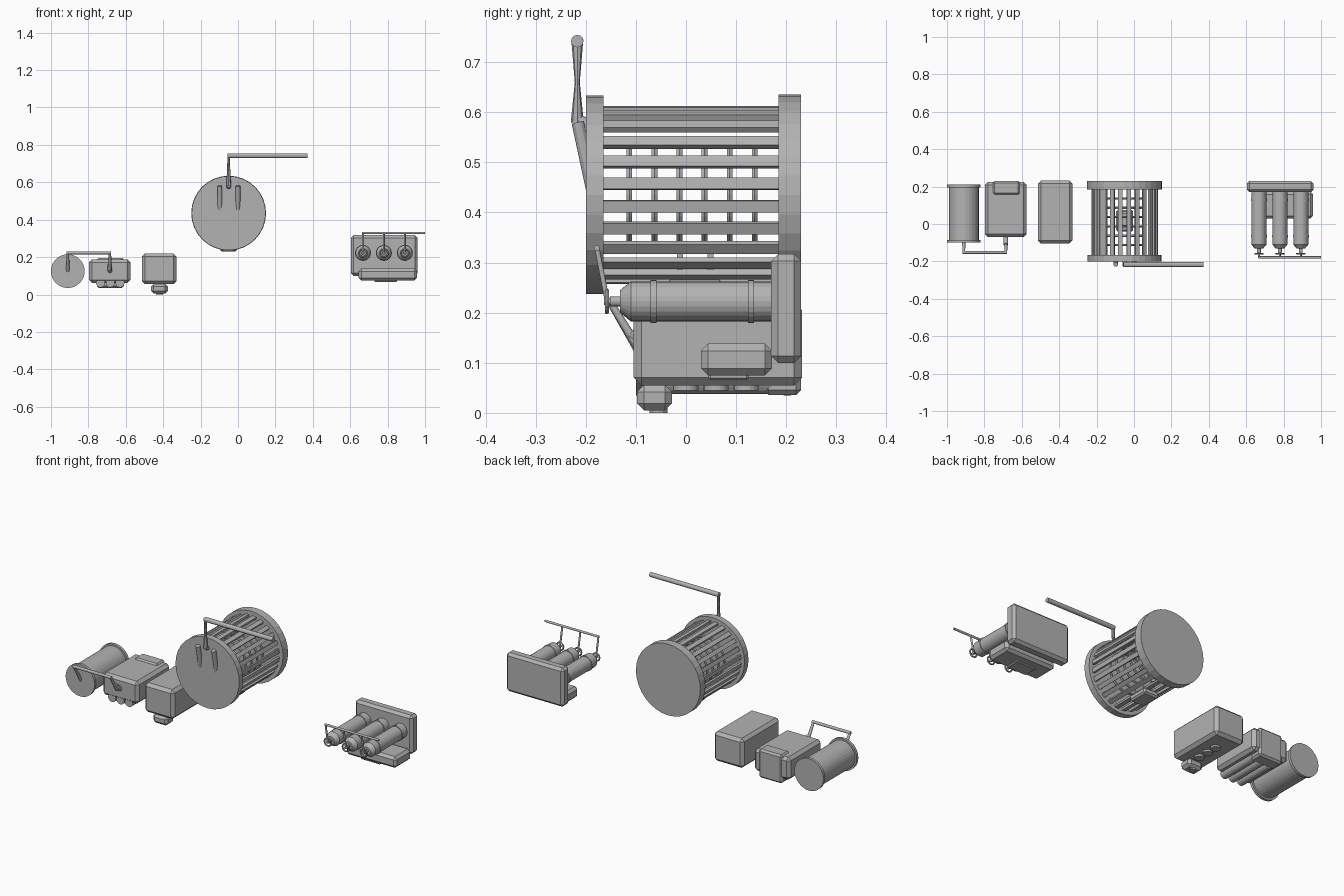
import bpy, bmesh, math
from mathutils import Vector, Matrix

if "Cube" in bpy.data.objects:
    bpy.data.objects.remove(bpy.data.objects["Cube"])

grey = bpy.data.materials.new("plain_grey")
grey.diffuse_color = (0.45, 0.45, 0.45, 1)
grey.use_nodes = True
grey.node_tree.nodes["Principled BSDF"].inputs["Base Color"].default_value = grey.diffuse_color


def finish(name, bm):
    bmesh.ops.recalc_face_normals(bm, faces=bm.faces)
    me = bpy.data.meshes.new(name)
    bm.to_mesh(me)
    bm.free()
    me.materials.append(grey)
    ob = bpy.data.objects.new(name, me)
    bpy.context.collection.objects.link(ob)
    return ob


def box(name, x, y, z, bevel=0.0):
    """Box from (min, max) ranges with an optional chamfer."""
    bm = bmesh.new()
    bmesh.ops.create_cube(bm, size=1)
    for v in bm.verts:
        v.co = [r[0] if c < 0 else r[1] for c, r in zip(v.co, (x, y, z))]
    if bevel:
        bmesh.ops.bevel(bm, geom=bm.edges[:], offset=bevel, segments=1, affect='EDGES')
    return finish(name, bm)


def rod(name, a, b, r, r2=None, sides=12):
    """Cylinder or cone between two points."""
    a, b = Vector(a), Vector(b)
    d = b - a
    bm = bmesh.new()
    m = Matrix.Translation((a + b) / 2) @ d.to_track_quat('Z', 'Y').to_matrix().to_4x4()
    bmesh.ops.create_cone(bm, cap_ends=True, segments=sides, radius1=r,
                          radius2=r if r2 is None else r2, depth=d.length, matrix=m)
    return finish(name, bm)


def turned(name, x, z, profile, sides=32):
    """Solid turned around a y-parallel axis from (y, radius) points."""
    bm = bmesh.new()
    rings = [[bm.verts.new((x + r * math.cos(t), y, z + r * math.sin(t)))
              for t in (2 * math.pi * i / sides for i in range(sides))] for y, r in profile]
    for p, q in zip(rings, rings[1:]):
        for i in range(sides):
            j = (i + 1) % sides
            bm.faces.new((p[i], p[j], q[j], q[i]))
    bm.faces.new(rings[0])
    bm.faces.new(rings[-1])
    return finish(name, bm)


def ring(name, x, y, z, major, minor, sides=32):
    """Hoop lying in the xz plane."""
    bm = bmesh.new()
    n = 6
    v = [[bm.verts.new((x + (major + minor * math.cos(b)) * math.cos(a), y + minor * math.sin(b),
                        z + (major + minor * math.cos(b)) * math.sin(a)))
          for b in (2 * math.pi * k / n for k in range(n))]
         for a in (2 * math.pi * i / sides for i in range(sides))]
    for i in range(sides):
        for k in range(n):
            p, q = v[i], v[(i + 1) % sides]
            bm.faces.new((p[k], q[k], q[(k + 1) % n], p[(k + 1) % n]))
    return finish(name, bm)


# Flanged tank on the far left
turned("left_tank", -0.91, 0.125, [(-0.10, 0.09), (-0.085, 0.09), (-0.085, 0.08),
                                   (0.195, 0.08), (0.195, 0.09), (0.21, 0.09)])

# Pipe from the tank to the first housing
rod("tank_pipe_riser", (-0.91, -0.095, 0.125), (-0.91, -0.152, 0.222), 0.009, 0.007)
rod("tank_pipe_bridge", (-0.917, -0.152, 0.222), (-0.678, -0.152, 0.222), 0.008)
rod("housing_pipe_riser", (-0.685, -0.065, 0.125), (-0.685, -0.11, 0.16), 0.012)
rod("housing_pipe_drop", (-0.685, -0.095, 0.13), (-0.685, -0.152, 0.222), 0.009, 0.007)

# First housing with a rear band and tubes underneath
box("tube_housing", (-0.797, -0.575), (-0.07, 0.225), (0.062, 0.188), 0.016)
box("housing_rear_block", (-0.755, -0.61), (0.155, 0.23), (0.036, 0.196), 0.01)
for i in range(3):
    x = -0.735 + i * 0.052
    rod(f"underside_tube_{i}", (x, -0.068, 0.062), (x, 0.17, 0.062), 0.024, sides=16)

# Second housing with outlet and round feet
box("plain_housing", (-0.513, -0.33), (-0.105, 0.232), (0.055, 0.22), 0.016)
box("outlet_block", (-0.465, -0.375), (-0.098, -0.028), (0.005, 0.056), 0.014)
rod("outlet_tip", (-0.42, -0.055, 0.0), (-0.42, -0.055, 0.012), 0.018)
for i in range(3):
    y = 0.0 + i * 0.06
    rod(f"underside_disc_{i}", (-0.42, y, 0.045), (-0.42, y, 0.058), 0.025, sides=20)

# Slatted drum
CX, CZ = -0.05, 0.435
turned("drum_front_disc", CX, CZ, [(-0.20, 0.198), (-0.165, 0.198)])
turned("drum_back_disc", CX, CZ, [(0.185, 0.2), (0.23, 0.2)])
for i in range(24):
    a = math.radians(15 * (i + 0.5))
    slat = box(f"drum_slat_{i}", (-0.006, 0.006), (-0.17, 0.19), (-0.0115, 0.0115))
    slat.matrix_world = (Matrix.Translation((CX + 0.172 * math.cos(a), 0, CZ + 0.172 * math.sin(a)))
                         @ Matrix.Rotation(-a, 4, 'Y'))
for i in range(6):
    ring(f"drum_coil_{i}", CX, -0.113 + 0.05 * i, CZ, 0.108, 0.0065)

# Box and posts under the drum
box("drum_under_box", (-0.095, -0.005), (-0.04, 0.075), (0.231, 0.265), 0.008)
for y in (-0.012, 0.049):
    box("drum_under_post", (-0.085, -0.015), (y - 0.006, y + 0.006), (0.255, 0.32))

# Levers and crank on the drum front
for x in (-0.098, 0.0):
    rod("drum_lever", (x, -0.216, 0.58), (x, -0.186, 0.44), 0.0125)
rod("crank_root", (CX, -0.197, 0.575), (CX, -0.216, 0.585), 0.012)
bm = bmesh.new()
loops = [[bm.verts.new((CX + rx * math.cos(t), -0.217 + ry * math.sin(t), z))
          for t in (math.pi * i / 4 for i in range(8))]
         for z, rx, ry in ((0.58, 0.013, 0.013), (0.66, 0.009, 0.005), (0.745, 0.006, 0.012))]
for p, q in zip(loops, loops[1:]):
    for i in range(8):
        bm.faces.new((p[i], p[(i + 1) % 8], q[(i + 1) % 8], q[i]))
bm.faces.new(loops[0])
bm.faces.new(loops[-1])
finish("crank_arm", bm)
rod("crank_bar", (-0.055, -0.217, 0.742), (0.372, -0.217, 0.742), 0.0125)

# Bottle rack on the right: back panel and lower box
box("rack_back_panel", (0.603, 0.96), (0.17, 0.23), (0.1, 0.317), 0.014)
box("rack_lower_box", (0.645, 0.957), (0.03, 0.172), (0.075, 0.138), 0.014)
box("rack_lower_plate", (0.73, 0.85), (0.045, 0.125), (0.066, 0.08), 0.004)

# Three banded bottles with valves and a shared rail
for i, x in enumerate((0.668, 0.78, 0.892)):
    turned(f"bottle_{i}", x, 0.2225, [(-0.152, 0.01), (-0.132, 0.01), (-0.132, 0.022), (-0.11, 0.04),
                                      (0.175, 0.04)], 24)
    for y in (-0.065, 0.13):
        turned(f"bottle_band_{i}", x, 0.2225, [(y - 0.006, 0.043), (y + 0.006, 0.043)], 24)
    ring(f"valve_wheel_{i}", x, -0.158, 0.2225, 0.021, 0.0045, 16)
    rod(f"valve_stem_{i}", (x, -0.15, 0.2225), (x, -0.164, 0.2225), 0.007)
    rod(f"valve_link_{i}", (x, -0.157, 0.2225), (x, -0.178, 0.33), 0.005)
rod("valve_rail", (0.665, -0.178, 0.329), (1.0, -0.178, 0.329), 0.006)
